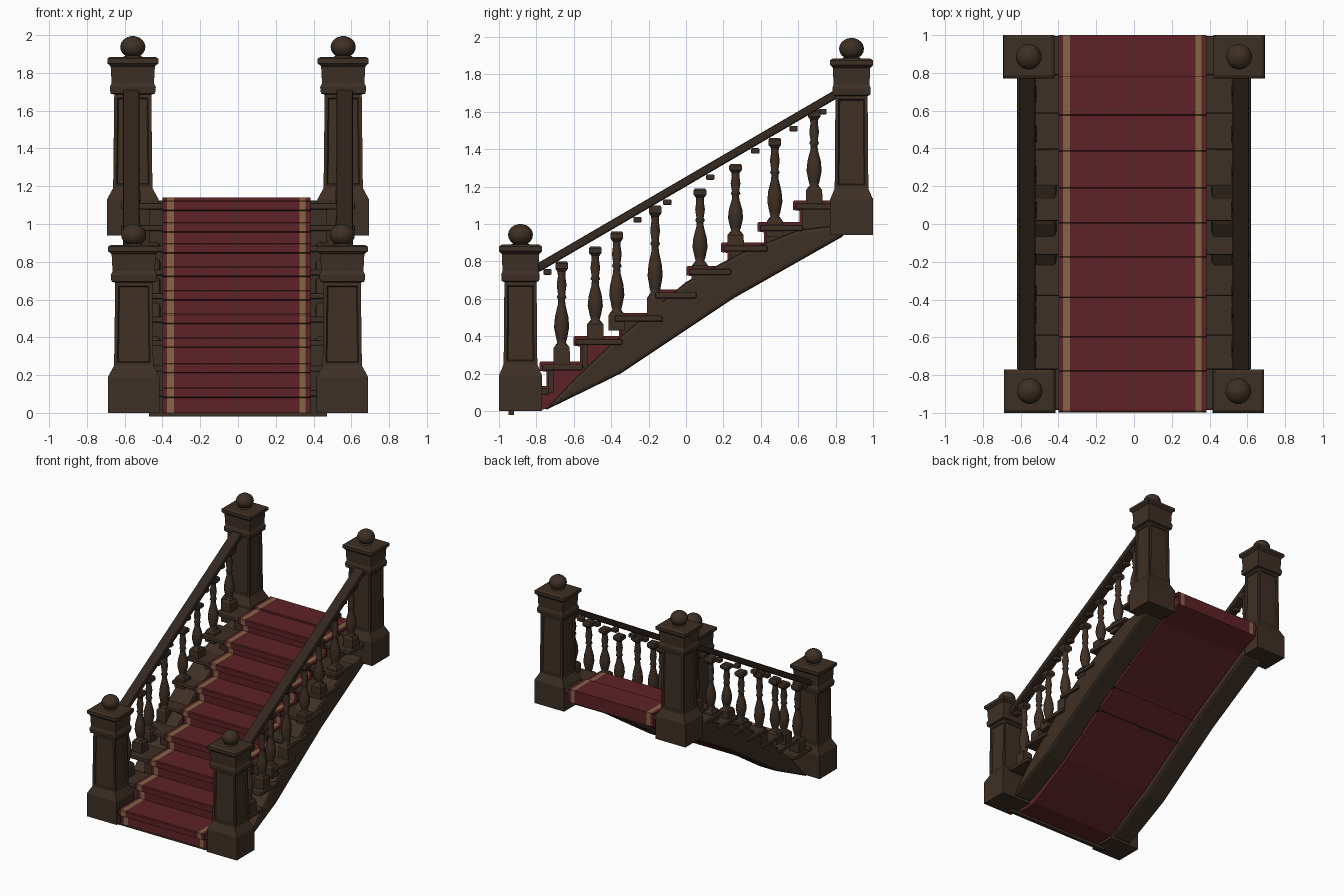
import bpy, bmesh, math
from mathutils import Vector

cube = bpy.data.objects.get("Cube")
if cube:
    bpy.data.objects.remove(cube, do_unlink=True)


def material(name, rgb):
    m = bpy.data.materials.new(name)
    m.use_nodes = True
    m.diffuse_color = (*rgb, 1)
    bsdf = m.node_tree.nodes["Principled BSDF"]
    bsdf.inputs["Base Color"].default_value = (*rgb, 1)
    bsdf.inputs["Roughness"].default_value = 0.8
    return m


WOOD = material("brown wood", (0.048, 0.029, 0.018))
DARK = material("dark rail wood", (0.034, 0.021, 0.014))
RED = material("red carpet", (0.11, 0.016, 0.02))
GOLD = material("gold trim", (0.23, 0.13, 0.06))


def finish(name, bm, mats):
    bmesh.ops.recalc_face_normals(bm, faces=bm.faces)
    me = bpy.data.meshes.new(name)
    bm.to_mesh(me)
    bm.free()
    for m in mats:
        me.materials.append(m)
    ob = bpy.data.objects.new(name, me)
    bpy.context.collection.objects.link(ob)
    return ob


def box(name, lo, hi, mat=WOOD, bevel=0.0):
    bm = bmesh.new()
    bmesh.ops.create_cube(bm, size=1)
    lo, hi = Vector(lo), Vector(hi)
    for v in bm.verts:
        v.co = (lo + hi) / 2 + v.co * (hi - lo)
    ob = finish(name, bm, [mat])
    if bevel:
        mod = ob.modifiers.new("edge", "BEVEL")
        mod.width, mod.segments = bevel, 2
    return ob


def turned(name, x, y, rings, sides, panel=None):
    """Stack rings of (z, half width, half depth); panel = index of the inset band."""
    bm = bmesh.new()
    k = 1 / math.cos(math.pi / 4) if sides == 4 else 1
    loops, bands = [], []
    for z, hx, hy in rings:
        angles = [math.tau * (i + 0.5) / sides for i in range(sides)]
        loops.append([bm.verts.new((x + k * hx * math.cos(a), y + k * hy * math.sin(a), z))
                      for a in angles])
    for a, b in zip(loops, loops[1:]):
        band = [bm.faces.new((a[i], a[(i + 1) % sides], b[(i + 1) % sides], b[i]))
                for i in range(sides)]
        for f in band:
            f.smooth = sides > 4
        bands.append(band)
    bm.faces.new(loops[0][::-1])
    bm.faces.new(loops[-1])
    if panel is not None:
        bm.normal_update()
        bmesh.ops.inset_individual(bm, faces=bands[panel], thickness=0.025)
        bmesh.ops.inset_individual(bm, faces=bands[panel], thickness=0.008, depth=-0.01)
    return finish(name, bm, [WOOD])


def prism(name, profile, xs, mats, indices):
    """Extrude a y-z profile through the x stations, one material per span."""
    bm = bmesh.new()
    loops = [[bm.verts.new((x, y, z)) for y, z in profile] for x in xs]
    n = len(profile)
    for a, b, mi in zip(loops, loops[1:], indices):
        for i in range(n):
            f = bm.faces.new((a[i], a[(i + 1) % n], b[(i + 1) % n], b[i]))
            f.material_index = mi
            edge = Vector(profile[(i + 1) % n]) - Vector(profile[i])
            if edge.x < -0.1:          # the underside is plain
                f.material_index = 0
    bm.faces.new(loops[0])
    bm.faces.new(loops[-1][::-1])
    return finish(name, bm, mats)


# Step front edges and tread heights
STEPS = [(-0.985, 0.12), (-0.77, 0.25), (-0.59, 0.385), (-0.38, 0.51), (-0.165, 0.635),
         (0.015, 0.76), (0.2, 0.885), (0.395, 0.995), (0.585, 1.11), (0.79, 1.125)]
ENDS = [y for y, z in STEPS[1:]] + [0.995]

# Wooden treads and risers
below = 0.0
for i, ((y, z), end) in enumerate(zip(STEPS, ENDS)):
    half = 0.45 if i in (0, len(STEPS) - 1) else 0.62
    box(f"tread_{i + 1}", (-half, y, z - 0.032), (half, min(end + 0.04, 0.995), z), WOOD, 0.008)
    depth = 0.18 if i > 2 else 0.03
    if z - below > 0.05:
        box(f"riser_{i + 1}", (-0.47, y + 0.035, below - 0.02),
            (0.47, y + 0.035 + depth, z - 0.02))
    below = z

# Carpet runner with gold side bands, wrapped over every nosing
profile, below = [(-0.965, 0.0)], 0.0
for y, z in STEPS:
    top, front = z + 0.015, y - 0.012
    if top - below > 0.05:
        if below:
            profile.append((front + 0.035, below))
        profile += [(front + 0.035, top - 0.055), (front, top - 0.05), (front, top - 0.006),
                    (front + 0.006, top)]
    else:
        profile += [(front, below), (front, top)]
    below = top
profile += [(1.0, 1.14), (1.0, 1.03), (0.8, 0.95), (0.25, 0.63), (-0.35, 0.23), (-0.75, 0.01)]
prism("carpet_runner", profile, [-0.40, -0.375, -0.338, 0.325, 0.358, 0.385],
      [RED, GOLD], [0, 1, 0, 1, 0])

# Side stringers following the slope
STRINGER = [(-0.76, 0.0), (-0.35, 0.2), (0.25, 0.6), (0.85, 0.94), (0.85, 1.0), (0.6, 0.97),
            (0.3, 0.85), (0.0, 0.69), (-0.4, 0.36), (-0.6, 0.17)]

# Newel post sections above the shaft
CAP = [(0.69, 0.098, 0.086), (0.695, 0.118, 0.1), (0.73, 0.122, 0.103), (0.75, 0.112, 0.096),
       (0.84, 0.117, 0.1), (0.855, 0.135, 0.115), (0.88, 0.135, 0.115), (0.89, 0.12, 0.1)]


def newel(name, x, y, foot, lift):
    rings = [(foot, 0.137, 0.115), (foot + 0.19, 0.137, 0.115), (foot + 0.25, 0.104, 0.09)]
    rings += [(z + lift, a, b) for z, a, b in CAP]
    turned(name, x, y, rings, 4, panel=2)
    base = 0.88 + lift
    ball = [(base, 0.05, 0.05), (base + 0.012, 0.05, 0.05), (base + 0.018, 0.035, 0.035)]
    for i in range(1, 9):
        a = math.pi * (i + 0.6) / 9
        r = max(0.068 * math.sin(a), 0.004)
        ball.append((base + 0.062 - 0.058 * math.cos(a), r, r))
    turned(name + "_finial", x, y, ball, 16)


# Baluster outline as (height fraction, radius)
VASE = [(0.18, 0.036), (0.21, 0.024), (0.25, 0.03), (0.36, 0.042), (0.46, 0.037), (0.58, 0.021),
        (0.63, 0.019), (0.65, 0.027), (0.68, 0.02), (0.77, 0.027), (0.85, 0.021), (0.9, 0.022)]
# Baluster position, foot and top
BALUSTERS = [(-0.665, 0.25, 0.80), (-0.485, 0.385, 0.88), (-0.37, 0.43, 0.96),
             (-0.165, 0.51, 1.1), (0.075, 0.70, 1.19), (0.265, 0.87, 1.32),
             (0.475, 0.93, 1.46), (0.685, 1.1, 1.61)]
PEGS = [-0.74, -0.26, -0.1, 0.13, 0.37, 0.575, 0.73]


def rail_height(y):
    return 0.78 + (y + 0.77) * 0.583


for side, s in (("right", -1), ("left", 1)):
    xs = sorted((s * 0.41, s * 0.6))
    stringer = prism(side + "_stringer", STRINGER, xs, [WOOD], [0])
    mod = stringer.modifiers.new("edge", "BEVEL")
    mod.width, mod.segments = 0.02, 2

    newel(side + "_front_post", s * 0.552, -0.885, 0.0, 0.0)
    newel(side + "_back_post", s * 0.557, 0.885, 0.94, 0.995)

    # Sloping handrail
    rail = [(-0.79, -0.028), (0.83, -0.028), (0.83, 0.024), (-0.79, 0.024)]
    rail = [(y, rail_height(y) + dz) for y, dz in rail]
    ob = prism(side + "_handrail", rail, [s * 0.565 - 0.043, s * 0.565 + 0.043], [DARK], [0])
    mod = ob.modifiers.new("edge", "BEVEL")
    mod.width, mod.segments = 0.01, 2

    # Balusters with square plinths and caps
    x = s * 0.56
    for i, (y, lo, hi) in enumerate(BALUSTERS):
        h = hi - lo
        tag = f"{side}_baluster_{i + 1}"
        turned(tag, x, y, [(lo + f * h, r, r) for f, r in VASE], 12)
        turned(tag + "_plinth", x, y, [(lo, 0.045, 0.045), (lo + 0.16 * h, 0.043, 0.043),
                                       (lo + 0.19 * h, 0.032, 0.032)], 4)
        turned(tag + "_cap", x, y, [(hi - 0.1 * h, 0.022, 0.022), (hi - 0.07 * h, 0.036, 0.034),
                                    (hi - 0.02 * h, 0.036, 0.034), (hi, 0.028, 0.028)], 4)

    # Small pegs under the rail
    for i, y in enumerate(PEGS):
        z = rail_height(y) - 0.055
        box(f"{side}_rail_peg_{i + 1}", (x - 0.025, y - 0.022, z - 0.014),
            (x + 0.025, y + 0.022, z + 0.016), WOOD, 0.006)
